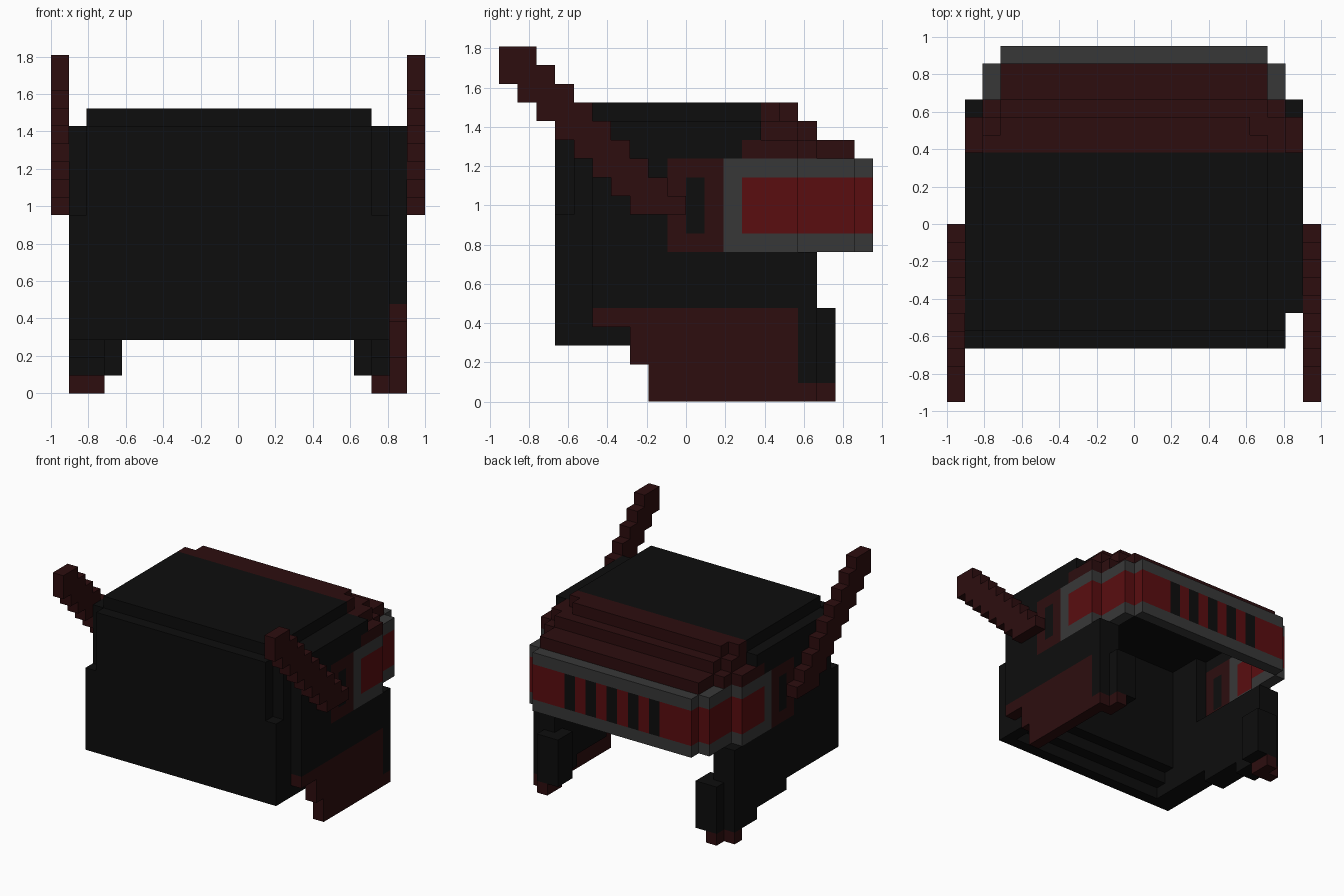
import bpy
import bmesh

cube = bpy.data.objects.get("Cube")
if cube:
    bpy.data.objects.remove(cube, do_unlink=True)

U = 2 / 21  # size of one block


def material(name, rgb):
    m = bpy.data.materials.new(name)
    m.diffuse_color = (*rgb, 1)
    m.specular_intensity = 0
    m.roughness = 1
    m.use_nodes = True
    bsdf = m.node_tree.nodes["Principled BSDF"]
    bsdf.inputs["Base Color"].default_value = (*rgb, 1)
    bsdf.inputs["Roughness"].default_value = 1
    bsdf.inputs["Specular IOR Level"].default_value = 0
    return m


BLACK = material("black", (0.004, 0.004, 0.004))
MAROON = material("dark maroon", (0.026, 0.004, 0.0045))
RED = material("deep red", (0.1, 0.004, 0.005))
GREY = material("dark grey", (0.039, 0.039, 0.039))


def part(name, mat, boxes):
    """Boxes are (x0, x1, y0, y1, z0, z1) in block units from the lower corner."""
    bm = bmesh.new()
    for x0, x1, y0, y1, z0, z1 in boxes:
        vs = bmesh.ops.create_cube(bm, size=1)["verts"]
        for v in vs:
            v.co = ((x0 + (v.co.x + 0.5) * (x1 - x0) - 10.5) * U,
                    (y0 + (v.co.y + 0.5) * (y1 - y0) - 10) * U,
                    (z0 + (v.co.z + 0.5) * (z1 - z0)) * U)
    me = bpy.data.meshes.new(name)
    bm.to_mesh(me)
    bm.free()
    me.materials.append(mat)
    ob = bpy.data.objects.new(name, me)
    bpy.context.collection.objects.link(ob)
    return ob


def pair(name, mat, boxes):
    """The same boxes on the left (+x) and mirrored on the right."""
    part("left_" + name, mat, boxes)
    part("right_" + name, mat, [(21 - b[1], 21 - b[0], *b[2:]) for b in boxes])


# Front wall, narrower in its upper half, with the underside stepping up inwards
part("front_wall", BLACK, [
    (2, 19, 3, 4, 3, 10), (2, 18, 3, 4, 10, 15),
    (3, 18, 4, 5, 4, 14), (3, 18, 5, 6, 5, 14)])

# Roof
part("roof", BLACK, [(2, 19, 4, 14, 14, 15), (2, 18, 4, 14, 15, 16)])

# Outer side walls
pair("outer_wall", BLACK, [
    (19, 20, 5, 17, 5, 8), (19, 20, 5, 9, 8, 13),
    (19, 20, 5, 13, 13, 14), (19, 20, 5, 14, 14, 15)])
part("right_wall_front_corner", BLACK, [(1, 2, 3, 5, 3, 10), (1, 2, 4, 5, 10, 15)])
part("right_wall_lower", BLACK, [
    (1, 2, 5, 17, 3, 5), (1, 2, 10, 17, 2, 3), (1, 2, 14, 17, 1, 2)])

# Inner wall layer, stepping down to the legs
pair("inner_wall", BLACK, [
    (18, 19, 4, 9, 3, 14), (18, 19, 9, 17, 3, 8),
    (18, 19, 10, 17, 2, 3), (18, 19, 14, 17, 1, 2)])
pair("leg", BLACK, [(17, 19, 16, 18, 1, 5)])
part("left_leg_outer", BLACK, [(19, 20, 16, 17, 1, 5)])
pair("foot", MAROON, [(18, 20, 16, 17, 0, 1), (18, 19, 17, 18, 0, 1)])

# Stepped side panel on the left only
part("left_lower_panel", MAROON, [
    (19, 20, 5, 16, 4, 5), (19, 20, 7, 16, 2, 4), (19, 20, 8, 16, 0, 2)])

# Ridge over the back, its corners stepped inwards at every level
part("back_ridge", MAROON, [
    (2, 18, 14, 15, 15, 16), (3, 17, 15, 16, 15, 16),
    (2, 19, 14, 16, 14, 15), (3, 18, 16, 17, 14, 15),
    (2, 19, 16, 17, 13, 14), (3, 18, 17, 19, 13, 14)])
pair("ridge_side", MAROON, [(19, 20, 13, 16, 13, 14)])

# Ear plates with a dark slot
pair("ear_plate", MAROON, [
    (19, 20, 9, 10, 8, 13), (19, 20, 11, 12, 8, 13),
    (19, 20, 10, 11, 8, 9), (19, 20, 10, 11, 12, 13)])
pair("ear_slot", BLACK, [(19, 20, 10, 11, 9, 12)])

# Horns: one column of blocks per step
pair("horn", MAROON, [
    (20, 21, j, j + 1, max(17 - j, 10), min(19, 20 - j)) for j in range(10)])

# Band around the back: grey frame, red filling, dark slats
side_frame = [(19, 20, 12, 13, 8, 13)]
for z in (8, 12):
    side_frame += [(19, 20, 13, 16, z, z + 1), (18, 19, 16, 19, z, z + 1)]
pair("band_side_frame", GREY, side_frame)
pair("band_side_filling", RED, [(19, 20, 13, 16, 9, 12), (18, 19, 16, 19, 9, 12)])
part("band_back_frame", GREY, [(3, 18, 19, 20, z, z + 1) for z in (8, 12)])
slats = range(6, 15, 2)
part("band_slats", BLACK, [(i, i + 1, 19, 20, 9, 12) for i in slats])
part("band_back_filling", RED,
     [(3, 6, 19, 20, 9, 12), (15, 18, 19, 20, 9, 12)]
     + [(i + 1, i + 2, 19, 20, 9, 12) for i in slats[:-1]])
